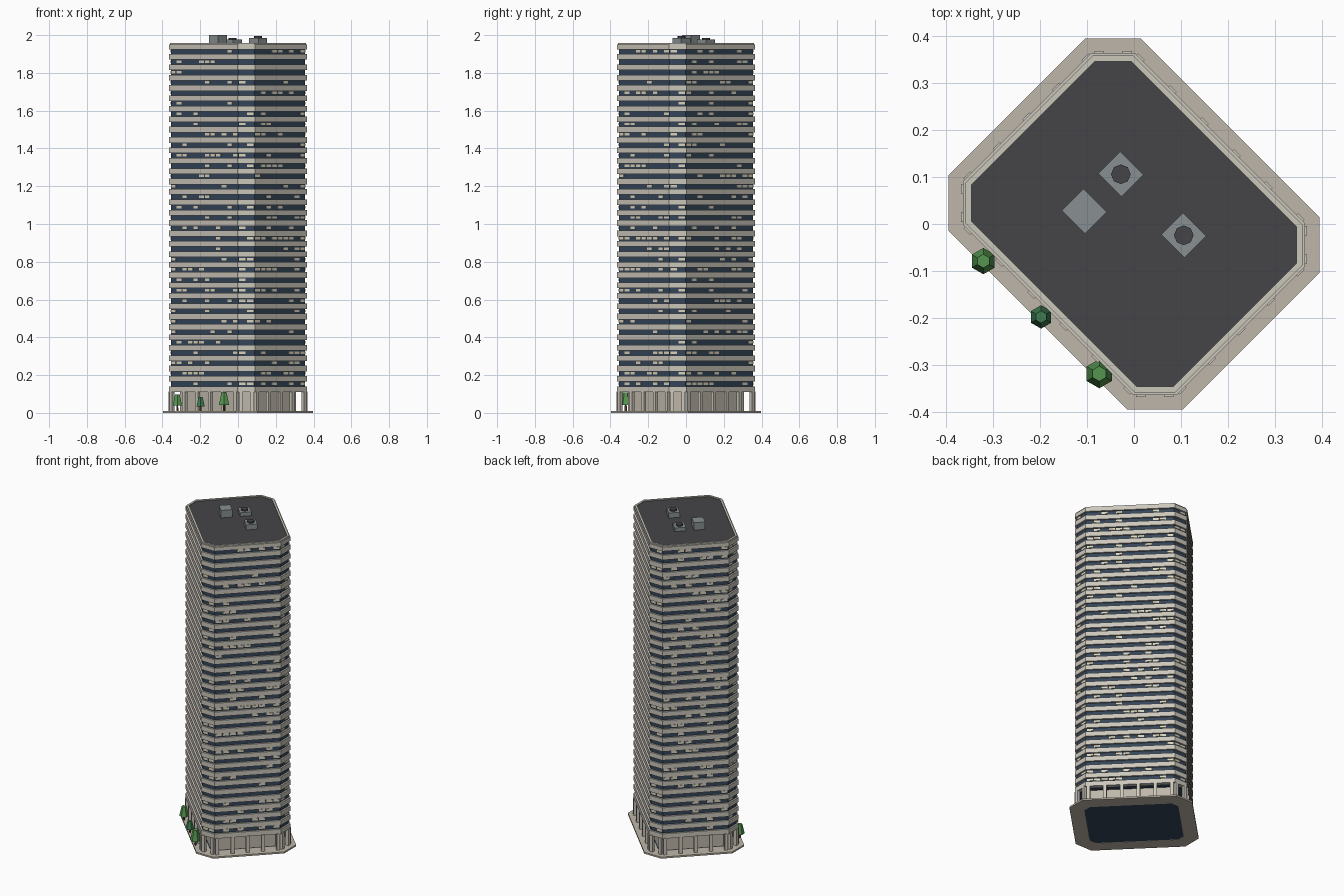
import bpy, bmesh, math, random
from mathutils import Matrix, Vector

if "Cube" in bpy.data.objects:
    bpy.data.objects.remove(bpy.data.objects["Cube"])

random.seed(7)
R2 = math.sqrt(2)
TURN = Matrix.Rotation(-math.pi / 4, 4, 'Z')   # tower plan is turned 45 degrees
HU, HV, CH = 0.32, 0.257, 0.064                # half length, half width, corner cut


def material(name, rgb):
    m = bpy.data.materials.new(name)
    m.diffuse_color = (*rgb, 1)
    m.use_nodes = True
    m.node_tree.nodes["Principled BSDF"].inputs["Base Color"].default_value = m.diffuse_color
    return m


CONCRETE = material("concrete", (0.60, 0.57, 0.50))
PAVING = material("paving", (0.52, 0.47, 0.40))
GLASS = material("dark_glass", (0.035, 0.06, 0.10))
LIT = material("lit_window", (0.72, 0.66, 0.50))
ROOF = material("roof_felt", (0.06, 0.058, 0.065))
METAL = material("metal", (0.25, 0.28, 0.29))
BARK = material("bark", (0.12, 0.07, 0.04))
LEAF = [material("leaf_light", (0.09, 0.30, 0.08)), material("leaf_dark", (0.05, 0.20, 0.08))]


def finish(bm, name, mat):
    bmesh.ops.recalc_face_normals(bm, faces=bm.faces)
    me = bpy.data.meshes.new(name)
    bm.to_mesh(me)
    bm.free()
    me.materials.append(mat)
    ob = bpy.data.objects.new(name, me)
    bpy.context.collection.objects.link(ob)
    return ob


def outline(d):
    """Cut-corner plan grown outward by d."""
    u, v, c = HU + d, HV + d, CH + d * (2 - R2)
    pts = [(u, -v + c), (u, v - c), (u - c, v), (-u + c, v),
           (-u, v - c), (-u, -v + c), (-u + c, -v), (u - c, -v)]
    return [TURN @ Vector((x, y, 0)) for x, y in pts]


def prism(bm, d, z0, z1, inner=None):
    """Storey slab, or a hollow ring when inner is given."""
    def loop(e, z):
        return [bm.verts.new((p.x, p.y, z)) for p in outline(e)]
    o0, o1 = loop(d, z0), loop(d, z1)
    if inner is None:
        bm.faces.new(o0)
        bm.faces.new(o1)
        pairs = [(o0, o1)]
    else:
        i0, i1 = loop(inner, z0), loop(inner, z1)
        pairs = [(o0, o1), (o1, i1), (i1, i0), (i0, o0)]
    for a, b in pairs:
        for i in range(8):
            j = (i + 1) % 8
            bm.faces.new((a[i], a[j], b[j], b[i]))


def box(bm, centre, size, angle):
    m = Matrix.Translation(centre) @ Matrix.Rotation(angle, 4, 'Z') @ Matrix.Diagonal((*size, 1))
    bmesh.ops.create_cube(bm, size=1, matrix=m)


def cone(bm, centre, r1, r2, h, n):
    bmesh.ops.create_cone(bm, cap_ends=True, segments=n, radius1=r1, radius2=r2, depth=h,
                          matrix=Matrix.Translation(centre))


def slab(name, mat, *args):
    bm = bmesh.new()
    prism(bm, *args)
    return finish(bm, name, mat)


def sides(d):
    """Start, direction, length and angle of each of the eight faces."""
    p = outline(d)
    for i in range(8):
        e = p[(i + 1) % 8] - p[i]
        yield p[i], e.normalized(), e.length, math.atan2(e.y, e.x)


# Ground level: paving ring, floor, recessed lobby
slab("paving", PAVING, 0.033, 0, 0.01, -0.05)
slab("ground_floor", GLASS, -0.05, 0.001, 0.009)
slab("lobby_wall", PAVING, -0.055, 0.009, 0.115)

# Tower body
FLOORS, STEP, BASE = 33, 0.055, 0.11
slab("glass_body", GLASS, -0.008, BASE + 0.002, 1.94)
bm = bmesh.new()
for k in range(FLOORS):
    z = BASE + STEP * k
    prism(bm, 0.002, z, z + 0.03, -0.02)
finish(bm, "floor_bands", CONCRETE)
slab("crown", CONCRETE, 0.002, 1.925, 1.95, -0.02)
slab("parapet", CONCRETE, -0.004, 1.945, 1.958, -0.016)
slab("roof", ROOF, -0.015, 1.935, 1.953)

# Ground-level columns
bm = bmesh.new()
for start, along, length, ang in sides(-0.003):
    n = 2 if length < 0.15 else 6 if length > 0.45 else 5
    for i in range(n):
        t = 0.014 + (length - 0.028) * i / (n - 1)
        box(bm, start + along * t + Vector((0, 0, 0.061)), (0.02, 0.018, 0.106), ang)
finish(bm, "columns", CONCRETE)

# Randomly lit windows
bm = bmesh.new()
for start, along, length, ang in sides(-0.008):
    n = max(2, round(length / 0.043))
    for k in range(FLOORS):
        for i in range(n):
            if random.random() < 0.24:
                p = start + along * (length * (i + 0.5) / n)
                p.z = BASE + STEP * k + 0.0445
                box(bm, p, (length / n * 0.82, 0.006, 0.013), ang)
finish(bm, "lit_windows", LIT)

# Rooftop plant, two units with round fans
for i, (x, y, top, fan) in enumerate([(-0.106, 0.027, 2.0, False), (-0.028, 0.106, 1.976, True),
                                      (0.106, -0.024, 1.985, True)]):
    bm = bmesh.new()
    box(bm, (x, y, (1.95 + top) / 2), (0.070, 0.066, top - 1.95), -math.pi / 4)
    finish(bm, f"roof_unit_{i + 1}", METAL)
    if fan:
        bm = bmesh.new()
        cone(bm, (x, y, top + 0.004), 0.021, 0.021, 0.01, 8)
        finish(bm, f"roof_fan_{i + 1}", ROOF)

# Street trees along the front-left side
for i, (x, y, r, z0, z1) in enumerate([(-0.321, -0.079, 0.028, 0.038, 0.097),
                                       (-0.198, -0.198, 0.025, 0.034, 0.083),
                                       (-0.074, -0.319, 0.031, 0.042, 0.107)]):
    bm = bmesh.new()
    cone(bm, (x, y, z0 / 2 + 0.006), 0.006, 0.005, z0 + 0.008, 6)
    finish(bm, f"tree_trunk_{i + 1}", BARK)
    bm = bmesh.new()
    cone(bm, (x, y, (z0 + z1) / 2), r, r * 0.52, z1 - z0, 6)
    finish(bm, f"tree_crown_{i + 1}", LEAF[i % 2])
